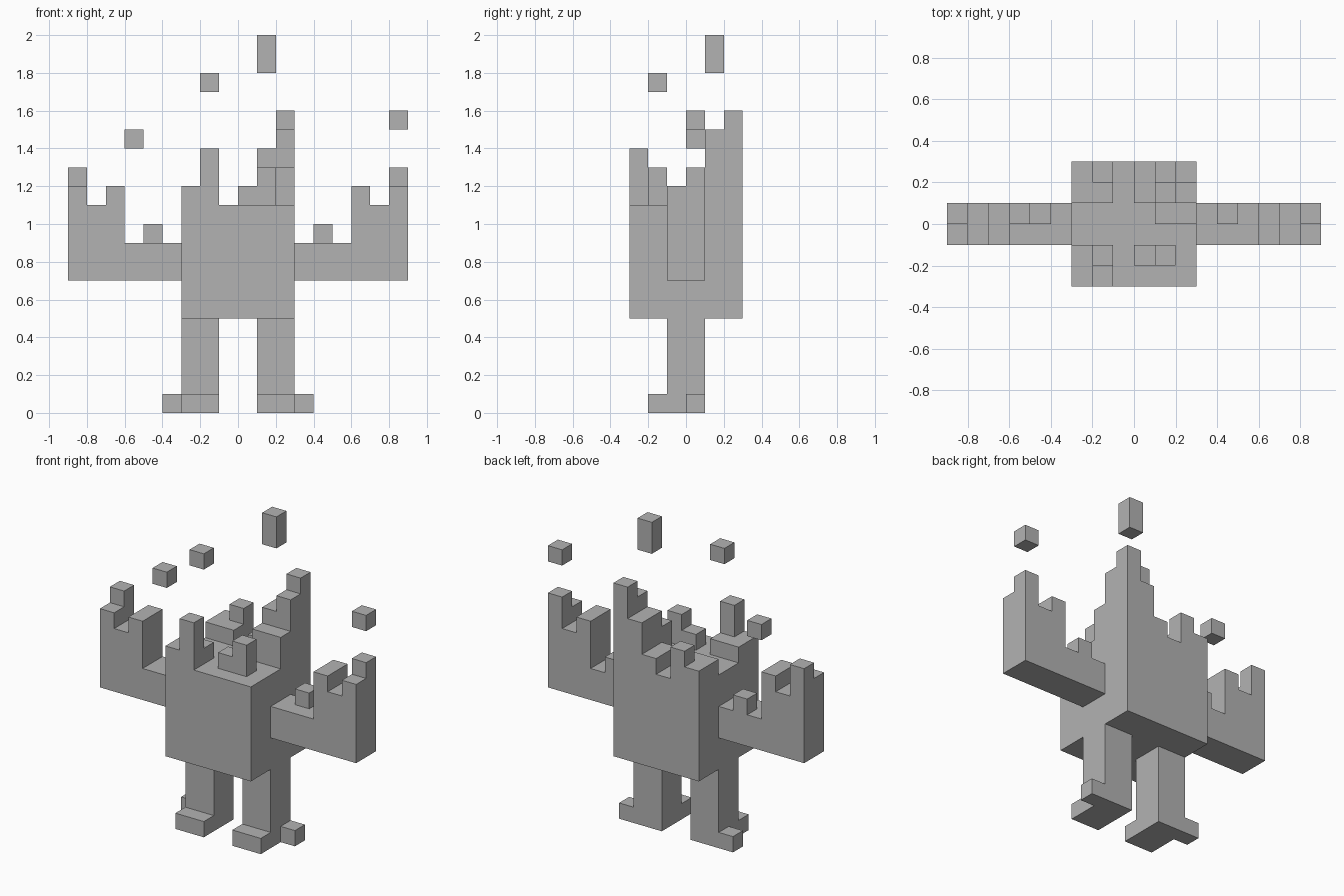
import bpy, bmesh, math
from mathutils import Vector

cube = bpy.data.objects.get("Cube")
if cube:
    bpy.data.objects.remove(cube, do_unlink=True)

U = 0.1  # block size; all box coordinates below are in blocks

stone = bpy.data.materials.new("grey_stone")
stone.use_nodes = True
GREY = (0.45, 0.45, 0.45, 1.0)
stone.diffuse_color = GREY
bsdf = next(n for n in stone.node_tree.nodes if n.type == 'BSDF_PRINCIPLED')
bsdf.inputs["Base Color"].default_value = GREY


def block_part(name, boxes, mirror=False):
    """Join boxes (x0, x1, y0, y1, z0, z1) into one clean outer shell."""
    cells = set()
    for x0, x1, y0, y1, z0, z1 in boxes:
        if mirror:
            x0, x1 = -x1, -x0
        cells |= {(x, y, z) for x in range(x0, x1)
                  for y in range(y0, y1) for z in range(z0, z1)}
    bm = bmesh.new()
    verts = {}

    def corner(p):
        key = tuple(round(c) for c in p)
        if key not in verts:
            verts[key] = bm.verts.new(Vector(key) * U)
        return verts[key]

    # Keep only faces between a filled and an empty cell
    for cell in cells:
        for axis in range(3):
            for side in (0, 1):
                near = list(cell)
                near[axis] += 2 * side - 1
                if tuple(near) in cells:
                    continue
                base = Vector(cell)
                base[axis] += side
                a, b = Vector((0, 0, 0)), Vector((0, 0, 0))
                a[(axis + 1) % 3] = 1
                b[(axis + 2) % 3] = 1
                loop = [base, base + a, base + a + b, base + b]
                bm.faces.new([corner(p) for p in (loop if side else loop[::-1])])
    bmesh.ops.dissolve_limit(bm, angle_limit=math.radians(1),
                             verts=bm.verts[:], edges=bm.edges[:])
    mesh = bpy.data.meshes.new(name)
    bm.to_mesh(mesh)
    bm.free()
    mesh.materials.append(stone)
    obj = bpy.data.objects.new(name, mesh)
    bpy.context.collection.objects.link(obj)
    return obj


# Torso with the broken, stepped top
block_part("torso", [
    (-3, 3, -3, 3, 5, 11),
    # front corner spire
    (-3, -1, -3, -1, 11, 12), (-2, -1, -3, -2, 12, 14),
    # front stub
    (0, 1, -2, -1, 11, 12), (1, 2, -2, -1, 11, 13),
    # back corner stub
    (-3, -1, 1, 3, 11, 12), (-2, -1, 2, 3, 12, 13),
    # tall back staircase
    (0, 1, 1, 3, 11, 12), (1, 3, 0, 1, 11, 13), (1, 2, 1, 3, 11, 14),
    (2, 3, 1, 2, 11, 15), (2, 3, 2, 3, 11, 16),
])

# Arms with raised, jagged fists, and legs with feet
arm = [
    (3, 9, -1, 1, 7, 9), (6, 9, -1, 1, 9, 11),
    (6, 7, -1, 1, 11, 12), (8, 9, -1, 1, 11, 12),
    (8, 9, 0, 1, 12, 13), (4, 5, 0, 1, 9, 10),
]
leg = [
    (1, 3, -1, 1, 0, 5),
    (1, 3, -2, -1, 0, 1),
    (3, 4, 0, 1, 0, 1),
]
for side, flip in (("left", False), ("right", True)):
    block_part(side + "_arm", arm, flip)
    block_part(side + "_leg", leg, flip)

# Loose fragments floating above
fragments = [
    (1, 2, 1, 2, 18, 20),
    (-2, -1, -2, -1, 17, 18),
    (-6, -5, 0, 1, 14, 15),
    (8, 9, 0, 1, 15, 16),
]
for i, box in enumerate(fragments, 1):
    block_part(f"floating_fragment_{i}", [box])
